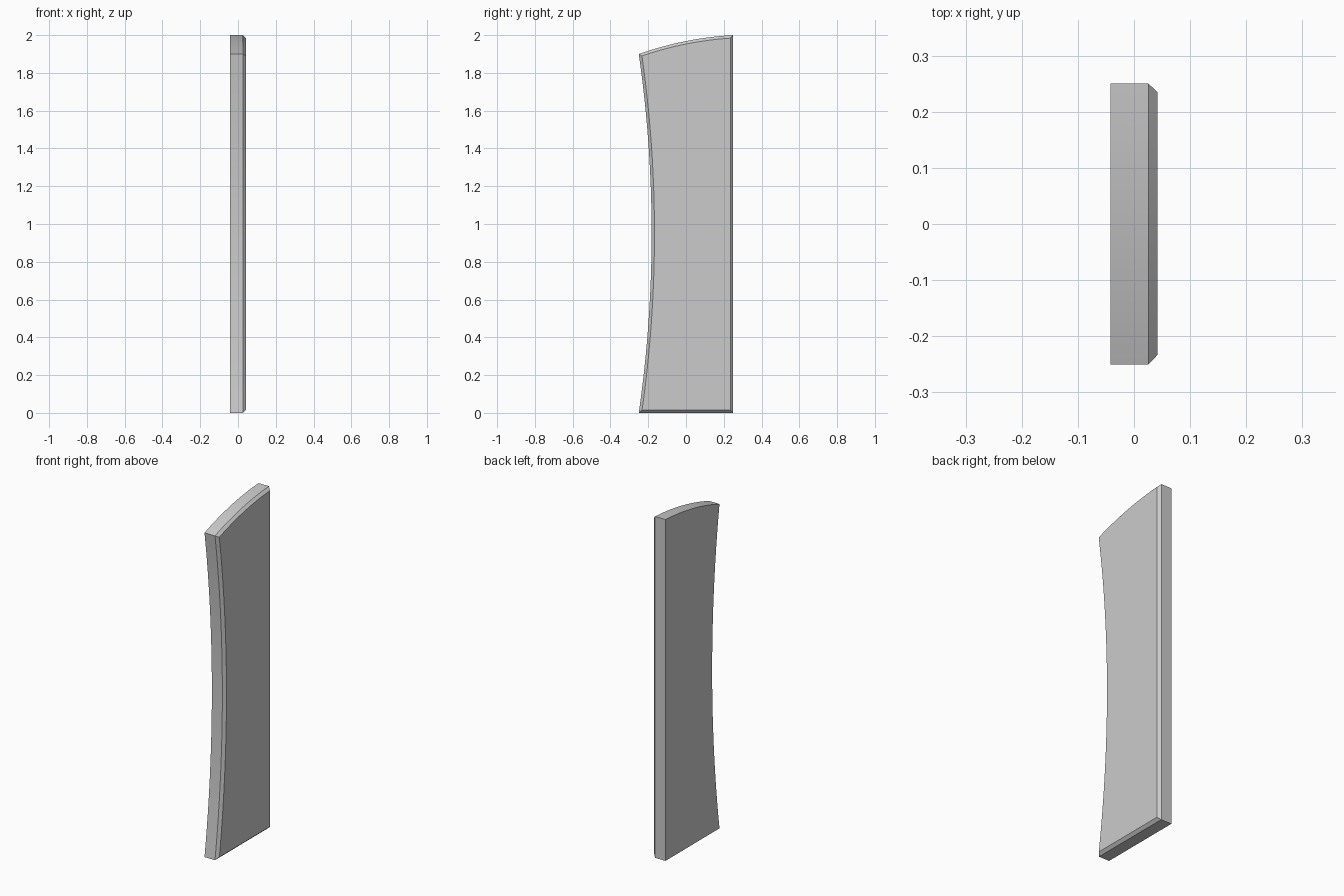
import bpy, bmesh, math

if "Cube" in bpy.data.objects:
    bpy.data.objects.remove(bpy.data.objects["Cube"])

HALF = 0.042      # half thickness
CHAMFER = 0.016   # bevel around the +x face


def arc(a, b, bulge, n):
    """Points of a circular arc a->b; bulge is the offset to the left of travel."""
    dx, dy = b[0] - a[0], b[1] - a[1]
    length = math.hypot(dx, dy)
    r = (length * length / 4 + bulge * bulge) / (2 * bulge)
    half = math.asin(length / 2 / r)
    ux, uy = dx / length, dy / length
    pts = []
    for i in range(n + 1):
        t = -half + 2 * half * i / n
        along = length / 2 + r * math.sin(t)
        off = bulge - r * (1 - math.cos(t))
        pts.append((a[0] + ux * along - uy * off, a[1] + uy * along + ux * off))
    return pts


# Outline in (y, z): straight base and back, arched top, hollow front edge
top = arc((0.25, 2.0), (-0.25, 1.9), -0.018, 16)
front = arc((-0.25, 1.9), (-0.25, 0.0), 0.068, 24)
outline = [(0.25, 0.0)] + top + front[1:]

# Extruded slab
bm = bmesh.new()
back_face = bm.faces.new([bm.verts.new((-HALF, y, z)) for y, z in outline])
ext = bmesh.ops.extrude_face_region(bm, geom=[back_face], use_keep_orig=True)
for v in [g for g in ext["geom"] if isinstance(g, bmesh.types.BMVert)]:
    v.co.x = HALF - CHAMFER
bmesh.ops.recalc_face_normals(bm, faces=bm.faces)

# Chamfered rim around the +x face
face = next(f for f in bm.faces if all(v.co.x > 0 for v in f.verts))
bmesh.ops.inset_region(bm, faces=[face], thickness=CHAMFER * 0.95, use_even_offset=True)
for v in face.verts:
    v.co.x = HALF
bmesh.ops.recalc_face_normals(bm, faces=bm.faces)

mesh = bpy.data.meshes.new("side_panel")
bm.to_mesh(mesh)
bm.free()
panel = bpy.data.objects.new("side_panel", mesh)
bpy.context.collection.objects.link(panel)
bpy.context.view_layer.objects.active = panel
panel.select_set(True)
bpy.ops.object.shade_smooth_by_angle(angle=math.radians(25))
